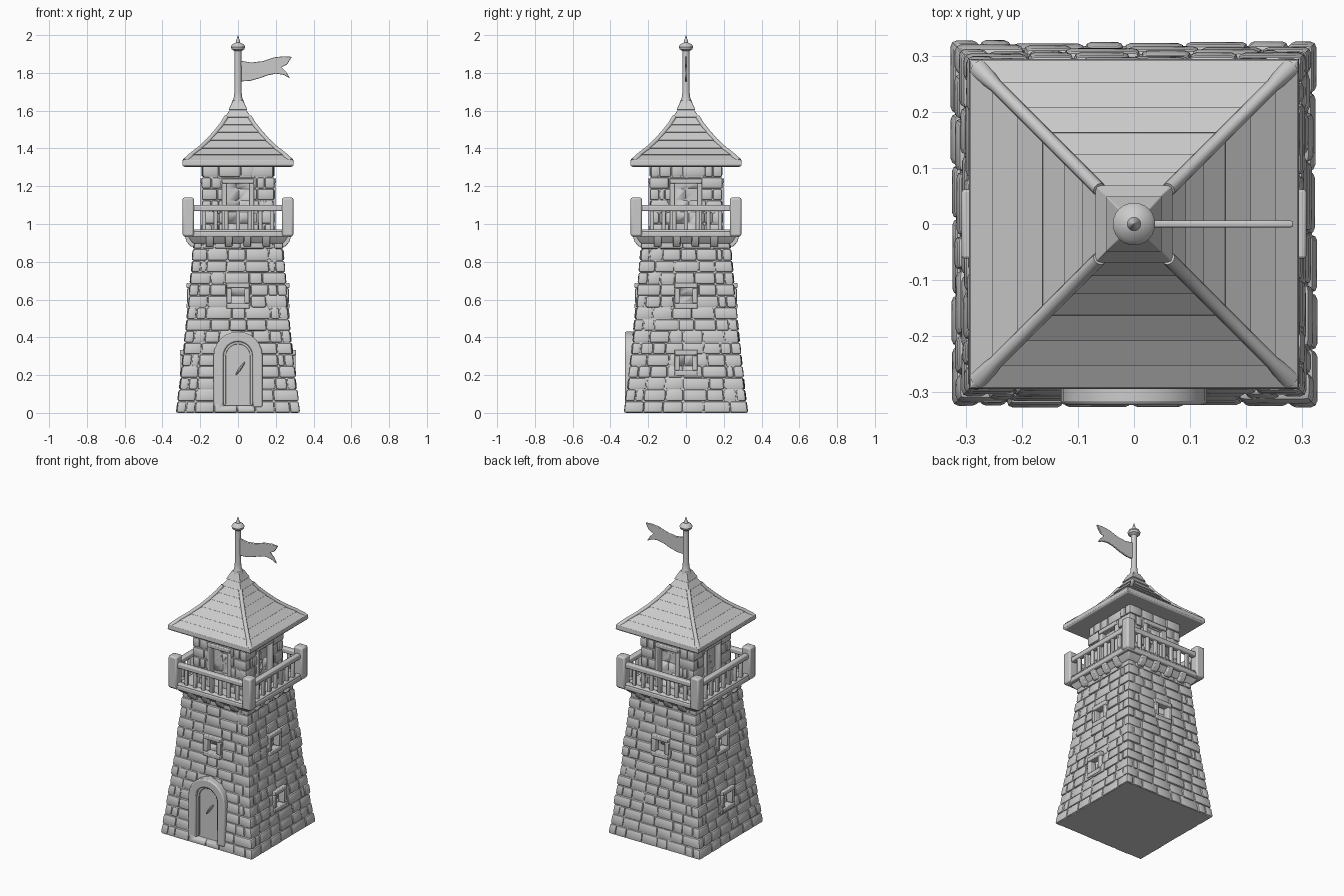
import bpy, bmesh, math, random
from mathutils import Matrix, Vector

if "Cube" in bpy.data.objects:
    bpy.data.objects.remove(bpy.data.objects["Cube"])

random.seed(4)
SIDES = [Matrix.Rotation(k * math.pi / 2, 4, 'Z') for k in range(4)]  # front, right, back, left
FRONT = SIDES[0]


def wall(z):
    """Half width of the tapering shaft."""
    return 0.324 - 0.125 * z + 0.027 * z * z


def room(z):
    return 0.188


def finish(name, bm, bevel=0, cutter=None):
    bmesh.ops.recalc_face_normals(bm, faces=bm.faces)
    me = bpy.data.meshes.new(name)
    bm.to_mesh(me)
    bm.free()
    ob = bpy.data.objects.new(name, me)
    bpy.context.collection.objects.link(ob)
    bpy.ops.object.select_all(action='DESELECT')
    ob.select_set(True)
    bpy.context.view_layer.objects.active = ob
    bpy.ops.object.shade_smooth_by_angle(angle=math.radians(40))
    if cutter:
        m = ob.modifiers.new("openings", 'BOOLEAN')
        m.operation, m.solver, m.object = 'DIFFERENCE', 'EXACT', cutter
    if bevel:
        m = ob.modifiers.new("soft_edges", 'BEVEL')
        m.width, m.segments = bevel, 2
    return ob


def loft(bm, rings):
    """Closed skin over rings of equal point count."""
    rows = [[bm.verts.new(p) for p in r] for r in rings]
    n = len(rows[0])
    for a, b in zip(rows, rows[1:]):
        for i in range(n):
            bm.faces.new((a[i], a[(i + 1) % n], b[(i + 1) % n], b[i]))
    bm.faces.new(rows[0])
    bm.faces.new(rows[-1])


def square(r, z):
    return [(-r, -r, z), (r, -r, z), (r, r, z), (-r, r, z)]


def prism(bm, pts, y0, y1, M=FRONT):
    """Outline in x, z pushed from y0 to y1."""
    loft(bm, [[M @ Vector((x, y, z)) for x, z in pts] for y in (y0, y1)])


def box(bm, x0, x1, y0, y1, z0, z1, M=FRONT):
    prism(bm, [(x0, z0), (x1, z0), (x1, z1), (x0, z1)], y0, y1, M)


def arch(w, z0, spring, n=12):
    """Points of a round arch from lower right to lower left."""
    top = [(w * math.cos(math.pi * i / n), spring + w * math.sin(math.pi * i / n)) for i in range(n + 1)]
    return [(w, z0)] + top + [(-w, z0)]


def frame(bm, w, t, z0, z1, y0, y1, M, sill=True):
    """Bars around an opening of half width w."""
    box(bm, -w - t, -w, y0, y1, z0, z1, M)
    box(bm, w, w + t, y0, y1, z0, z1, M)
    box(bm, -w - t, w + t, y0 - .003, y1, z1, z1 + t, M)
    if sill:
        box(bm, -w - t, w + t, y0 - .003, y1, z0 - t, z0, M)


def masonry(name, half, zs, count, cutter, depth=0.045):
    """Courses of rounded stones whose corners interlock."""
    bm = bmesh.new()
    for c, (z0, z1) in enumerate(zip(zs, zs[1:])):
        for s, M in enumerate(SIDES):
            full = (c + s) % 2
            n = count - c // 7
            cuts = [-1] + [-1 + 2 * (i + random.uniform(-.22, .22)) / n for i in range(1, n)] + [1]
            for f0, f1 in zip(cuts, cuts[1:]):
                bulge = random.uniform(-.001, .006)
                end = bulge if full else -depth - .002
                o0 = -end if f0 == -1 else .0005
                o1 = end if f1 == 1 else -.0005
                rings = []
                for z in (z0 + .0005, z1 - .0005):
                    h = half(z)
                    a, b = f0 * h + o0, f1 * h + o1
                    rings.append([M @ Vector(p) for p in
                                  ((a, -h - bulge, z), (b, -h - bulge, z), (b, -h + depth, z), (a, -h + depth, z))])
                loft(bm, rings)
    bmesh.ops.bevel(bm, geom=bm.edges[:], offset=.011, segments=2, profile=.5, affect='EDGES')
    finish(name + "_stones", bm, cutter=cutter)
    bm = bmesh.new()
    loft(bm, [square(half(z) - .006, z) for z in zs])
    finish(name + "_core", bm, cutter=cutter)


# openings cut out of the walls
windows = [(M, .62) for M in SIDES] + [(SIDES[1], .265), (SIDES[3], .265)]
bm = bmesh.new()
prism(bm, arch(.078, .04, .30), -.4, -.285)
for M, z in windows:
    box(bm, -.036, .036, -.4, -wall(z) + .028, z - .042, z + .042, M)
for M in SIDES:
    box(bm, -.058, .058, -.25, -.165, .95, 1.215, M)
cutter = finish("opening_cutter", bm)
cutter.hide_render = True
cutter.display_type = 'WIRE'

# stone shaft and lookout room
masonry("shaft", wall, [.93 * i / 15 for i in range(16)], 6, cutter)
masonry("room", room, [.94 + .37 * i / 6 for i in range(7)], 4, cutter)

# window and lookout door frames
bm = bmesh.new()
for M, z in windows:
    frame(bm, .034, .028, z - .04, z + .04, -wall(z) - .012, -wall(z) + .03, M)
finish("window_frames", bm, .005)
bm = bmesh.new()
for M in SIDES:
    frame(bm, .057, .027, .96, 1.215, -.198, -.16, M, sill=False)
finish("lookout_door_frames", bm, .005)

# arched front door
bm = bmesh.new()
prism(bm, arch(.13, .03, .30) + arch(.077, .03, .30)[::-1], -.323, -.25)
finish("door_arch", bm, .007)
bm = bmesh.new()
prism(bm, arch(.08, .035, .30), -.297, -.27)
prism(bm, arch(.078, .035, .30) + arch(.064, .048, .30)[::-1], -.306, -.27)
finish("door_leaf", bm, .003)
bm = bmesh.new()
grip = Matrix.Translation((.012, -.302, .235)) @ Matrix.Rotation(.6, 4, 'Y') @ Matrix.Diagonal((.007, .012, .042, 1))
bmesh.ops.create_uvsphere(bm, u_segments=12, v_segments=8, radius=1, matrix=grip)
finish("door_handle", bm)

# balcony slab on corbels
bm = bmesh.new()
box(bm, -.285, .285, -.285, .285, .93, .962)
finish("balcony_slab", bm, .008)
bm = bmesh.new()
turn = Matrix.Rotation(-math.pi / 2, 4, 'Z')
for M in SIDES:
    for x in (-.15, -.05, .05, .15):
        prism(bm, [(.2, .88), (.25, .88), (.272, .905), (.282, .94), (.2, .94)], -.02, .02,
              M @ Matrix.Translation((x, 0, 0)) @ turn)
loft(bm, [square(.236, .895), square(.25, .91), square(.27, .94)])
finish("corbels", bm, .005)

# railing
posts, rails, balusters = bmesh.new(), bmesh.new(), bmesh.new()
for M in SIDES:
    box(posts, -.293, -.233, -.293, -.233, .935, 1.14, M)
    box(rails, -.24, .24, -.281, -.247, 1.068, 1.1, M)
    box(rails, -.24, .24, -.281, -.249, .955, .972, M)
    for i in range(-3, 4):
        box(balusters, i * .06 - .011, i * .06 + .011, -.275, -.253, .96, 1.08, M)
finish("corner_posts", posts, .01)
finish("rails", rails, .007)
finish("balusters", balusters, .005)

# flared roof with overlapping shingle courses
curve = [(.293, 1.338), (.25, 1.367), (.205, 1.402), (.16, 1.444), (.122, 1.487),
         (.09, 1.527), (.066, 1.566), (.046, 1.605), (.026, 1.655)]
rings = [square(.18, 1.303), square(.286, 1.303), square(.295, 1.312), square(*curve[0])]
for r, z in curve[1:-1]:
    rings += [square(r - .003, z - .001), square(r + .004, z)]
bm = bmesh.new()
loft(bm, rings + [square(*curve[-1])])
finish("roof", bm, .002)

# hip ridges
cu = bpy.data.curves.new("hip_ridges", 'CURVE')
cu.dimensions, cu.bevel_depth, cu.bevel_resolution, cu.use_fill_caps = '3D', .012, 3, True
for M in SIDES:
    sp = cu.splines.new('POLY')
    sp.points.add(6)
    for i, (r, z) in enumerate(curve[:7]):
        r -= .016 if i == 0 else .004
        sp.points[i].co = (*(M @ Vector((r, -r, z - (.008 if i == 0 else 0)))), 1)
        sp.points[i].radius = 1.6 if i == 0 else 1
    sp.use_smooth = True
bpy.context.collection.objects.link(bpy.data.objects.new("hip_ridges", cu))

# flagpole with finial
profile = [(.036, 1.6), (.034, 1.64), (.022, 1.67), (.019, 1.7), (.018, 1.915), (.034, 1.925), (.038, 1.938),
           (.03, 1.952), (.012, 1.96), (.008, 1.975), (.001, 2.0)]
bm = bmesh.new()
loft(bm, [[(r * math.cos(a), r * math.sin(a), z) for a in [math.tau * i / 24 for i in range(24)]]
          for r, z in profile])
finish("flagpole", bm)

# swallowtail flag
bm = bmesh.new()
prism(bm, [(.01, 1.755), (.06, 1.757), (.11, 1.77), (.16, 1.788), (.2, 1.796), (.24, 1.79), (.275, 1.772),
           (.255, 1.805), (.23, 1.83), (.26, 1.845), (.285, 1.885), (.24, 1.888), (.19, 1.882), (.13, 1.862),
           (.07, 1.855), (.01, 1.865)], -.006, .006)
finish("flag", bm, .003)
